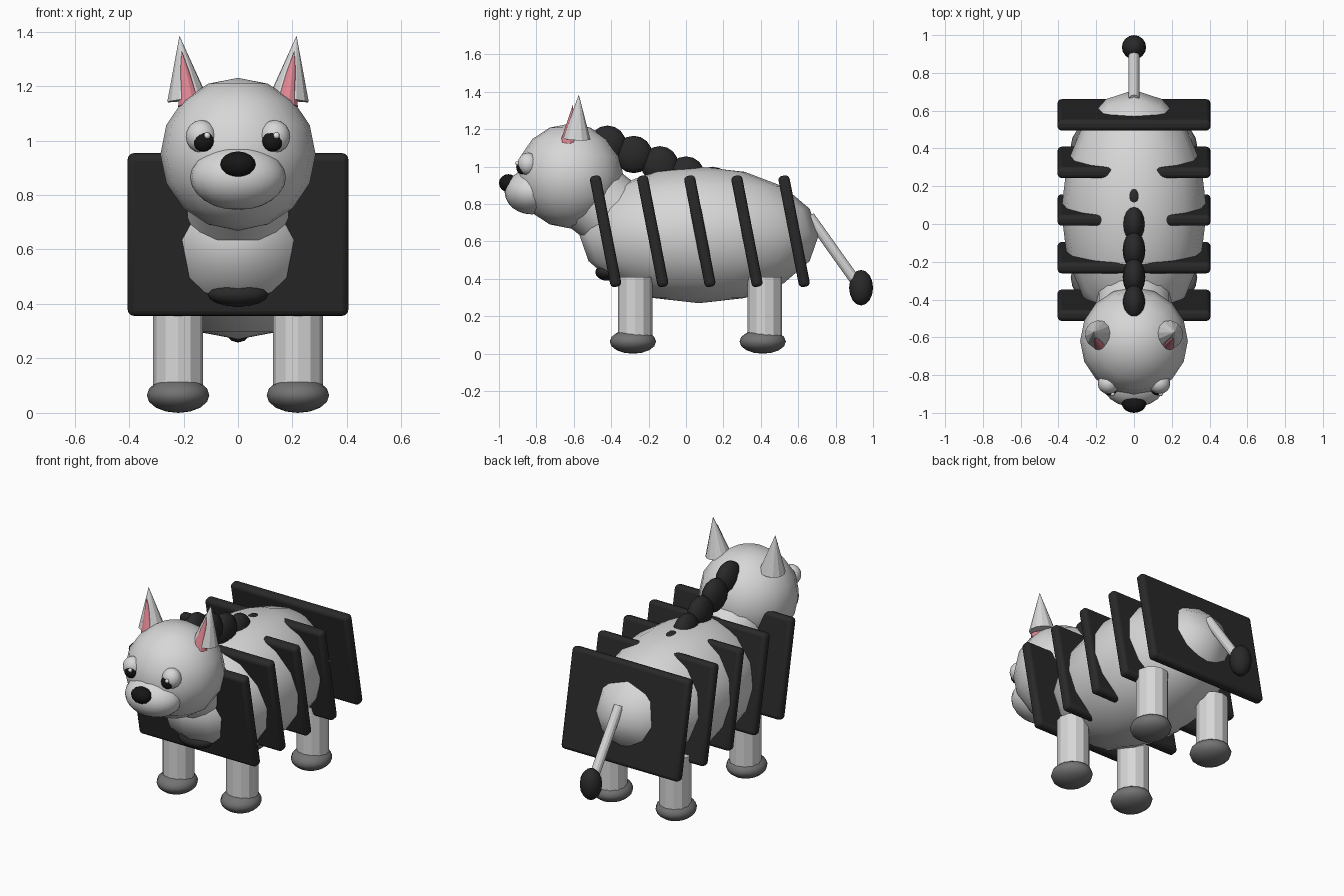
import bpy
from math import radians, pi
from mathutils import Vector

cube = bpy.data.objects.get("Cube")
if cube:
    bpy.data.objects.remove(cube, do_unlink=True)


def material(name, r, g, b):
    m = bpy.data.materials.new(name)
    m.use_nodes = True
    m.diffuse_color = (r, g, b, 1)
    m.node_tree.nodes["Principled BSDF"].inputs["Base Color"].default_value = (r, g, b, 1)
    return m


PALE = material("pale grey", 0.68, 0.68, 0.68)
DARK = material("charcoal", 0.022, 0.022, 0.022)
BLACK = material("black", 0.008, 0.008, 0.008)
HOOF = material("hoof grey", 0.17, 0.17, 0.17)
PINK = material("pink", 0.75, 0.24, 0.29)
WHITE = material("white", 0.9, 0.9, 0.9)


def finish(name, mat, smooth):
    ob = bpy.context.object
    ob.name = name
    ob.data.materials.append(mat)
    if smooth:
        bpy.ops.object.shade_smooth()
    return ob


def ball(name, mat, center, radii, segments=16, rings=8, tilt=0):
    bpy.ops.mesh.primitive_uv_sphere_add(segments=segments, ring_count=rings, radius=1,
                                         location=center, rotation=(tilt, 0, 0))
    bpy.context.object.scale = radii
    return finish(name, mat, True)


def rod(name, mat, start, end, r1, r2, sides=12):
    """Tapered rod between two points; a zero end radius makes a cone."""
    a, b = Vector(start), Vector(end)
    axis = b - a
    bpy.ops.mesh.primitive_cone_add(vertices=sides, radius1=r1, radius2=r2, depth=axis.length,
                                    location=(a + b) / 2)
    ob = finish(name, mat, False)
    ob.rotation_euler = axis.to_track_quat("Z", "Y").to_euler()
    return ob


# Body, neck and head
ball("body", PALE, (0, 0.07, 0.635), (0.385, 0.64, 0.365))
rod("neck", PALE, (0, -0.61, 0.92), (0, -0.34, 0.71), 0.2, 0.2, 16)
bpy.ops.object.shade_smooth_by_angle()
ball("head", PALE, (0, -0.62, 0.95), (0.285, 0.285, 0.28))
ball("snout", PALE, (0, -0.825, 0.865), (0.175, 0.145, 0.12), 24, 12)
ball("nose", BLACK, (0, -0.95, 0.912), (0.065, 0.05, 0.048))
ball("chest_tuft", DARK, (0, -0.42, 0.435), (0.11, 0.065, 0.045))

# Slanted stripe plates
for i in range(5):
    bpy.ops.mesh.primitive_cube_add(size=1, location=(0, -0.43 + 0.252 * i, 0.655),
                                    rotation=(radians(11), 0, 0))
    plate = finish(f"stripe_{i + 1}", DARK, False)
    plate.scale = (0.81, 0.06, 0.605)
    bpy.ops.object.transform_apply(location=False, rotation=False, scale=True)
    bevel = plate.modifiers.new("rounded edges", "BEVEL")
    bevel.width = 0.022
    bevel.segments = 3
    bpy.ops.object.shade_smooth_by_angle()

# Mane running from the head down the back
for i in range(5):
    ball(f"mane_{i + 1}", DARK, (0, -0.42 + 0.14 * i, 1.12 - 0.055 * i), (0.06, 0.1, 0.1))

# Paired parts
for side, s in (("right", -1), ("left", 1)):
    ball(f"{side}_eye", PALE, (s * 0.135, -0.845, 1.015), (0.057, 0.055, 0.06))
    ball(f"{side}_pupil", BLACK, (s * 0.127, -0.875, 0.998), (0.039, 0.033, 0.039))
    ball(f"{side}_eye_glint", WHITE, (s * 0.127 + 0.014, -0.9, 1.018), (0.012, 0.012, 0.012), 8, 6)

    rod(f"{side}_ear", PALE, (s * 0.186, -0.585, 1.15), (s * 0.215, -0.573, 1.385), 0.075, 0)
    rod(f"{side}_inner_ear", PINK, (s * 0.178, -0.63, 1.13), (s * 0.207, -0.605, 1.33), 0.043, 0)

    for end, y in (("front", -0.272), ("back", 0.422)):
        rod(f"{side}_{end}_leg", PALE, (s * 0.22, y, 0.07), (s * 0.22, y, 0.41), 0.092, 0.092)
        ball(f"{side}_{end}_foot", HOOF, (s * 0.22, y - 0.012, 0.065), (0.115, 0.124, 0.065))

# Tail
rod("tail", PALE, (0, 0.66, 0.735), (0, 0.92, 0.37), 0.028, 0.028)
ball("tail_tuft", DARK, (0, 0.936, 0.353), (0.064, 0.064, 0.095))
